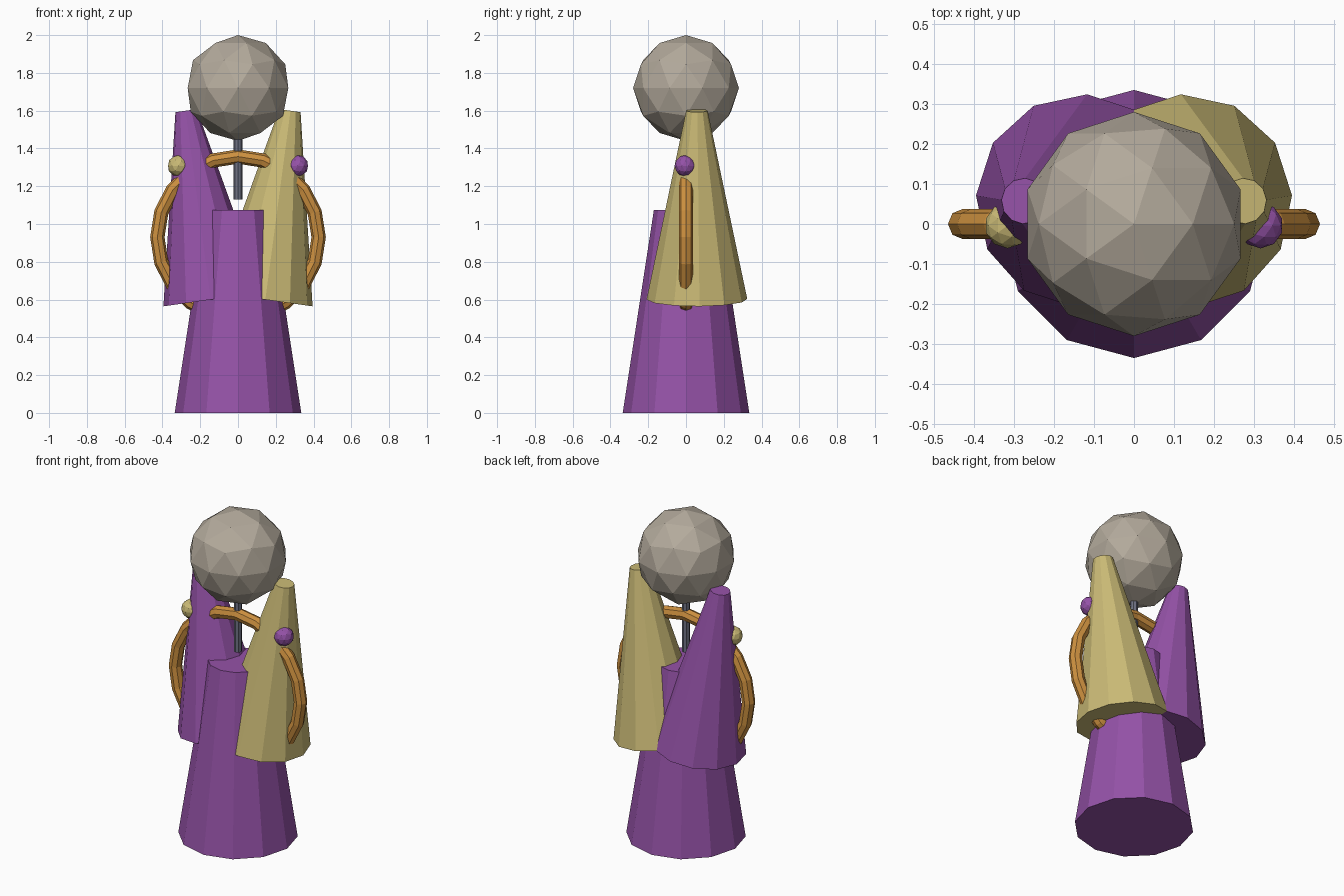
import bpy, math
from mathutils import Matrix, Vector

if "Cube" in bpy.data.objects:
    bpy.data.objects.remove(bpy.data.objects["Cube"])


def material(name, rgb):
    m = bpy.data.materials.new(name)
    m.diffuse_color = (*rgb, 1)
    m.use_nodes = True
    m.node_tree.nodes["Principled BSDF"].inputs["Base Color"].default_value = m.diffuse_color
    return m


purple = material("purple", (0.30, 0.085, 0.39))
yellow = material("yellow", (0.59, 0.49, 0.18))
orange = material("orange", (0.61, 0.28, 0.05))
beige = material("beige", (0.45, 0.40, 0.33))
steel = material("steel", (0.16, 0.17, 0.23))


def finish(name, mat):
    ob = bpy.context.object
    ob.name = name
    ob.data.materials.append(mat)
    return ob


def frustum(name, mat, base, top, r1, r2, sides, spin=0):
    """Tapered cylinder from point base to point top."""
    base, top = Vector(base), Vector(top)
    axis = top - base
    tilt = math.atan2(axis.x, axis.z)
    bpy.ops.mesh.primitive_cone_add(vertices=sides, radius1=r1, radius2=r2, depth=axis.length)
    ob = finish(name, mat)
    ob.matrix_world = (Matrix.Translation((base + top) / 2)
                       @ Matrix.Rotation(tilt, 4, 'Y') @ Matrix.Rotation(spin, 4, 'Z'))
    return ob


def ball(name, mat, loc, r):
    bpy.ops.mesh.primitive_ico_sphere_add(subdivisions=2, radius=r, location=loc)
    return finish(name, mat)


# robe body, neck and head
frustum("body", purple, (0, 0, 0), (0, 0, 1.075), 0.335, 0.17, 12)
frustum("neck", steel, (0, 0, 1.13), (0, 0, 1.53), 0.023, 0.023, 8)
ball("head", beige, (0, 0, 1.72), 0.28)

# upright hoop running through the sleeves
bpy.ops.mesh.primitive_torus_add(major_segments=20, minor_segments=8, major_radius=0.427,
                                 minor_radius=0.038, location=(0, 0, 0.93),
                                 rotation=(math.pi / 2, 0, 0))
finish("hoop", orange)

# leaning sleeves and hands, colours swapped between sides
for s, side, sleeve, hand in ((-1, "left", purple, yellow), (1, "right", yellow, purple)):
    frustum(side + "_sleeve", sleeve, (s * 0.131, 0.055, 0.602), (s * 0.275, 0.06, 1.6),
            0.267, 0.057, 12, s * math.radians(3))
    ball(side + "_hand", hand, (s * 0.316, -0.004, 1.308), 0.057)
